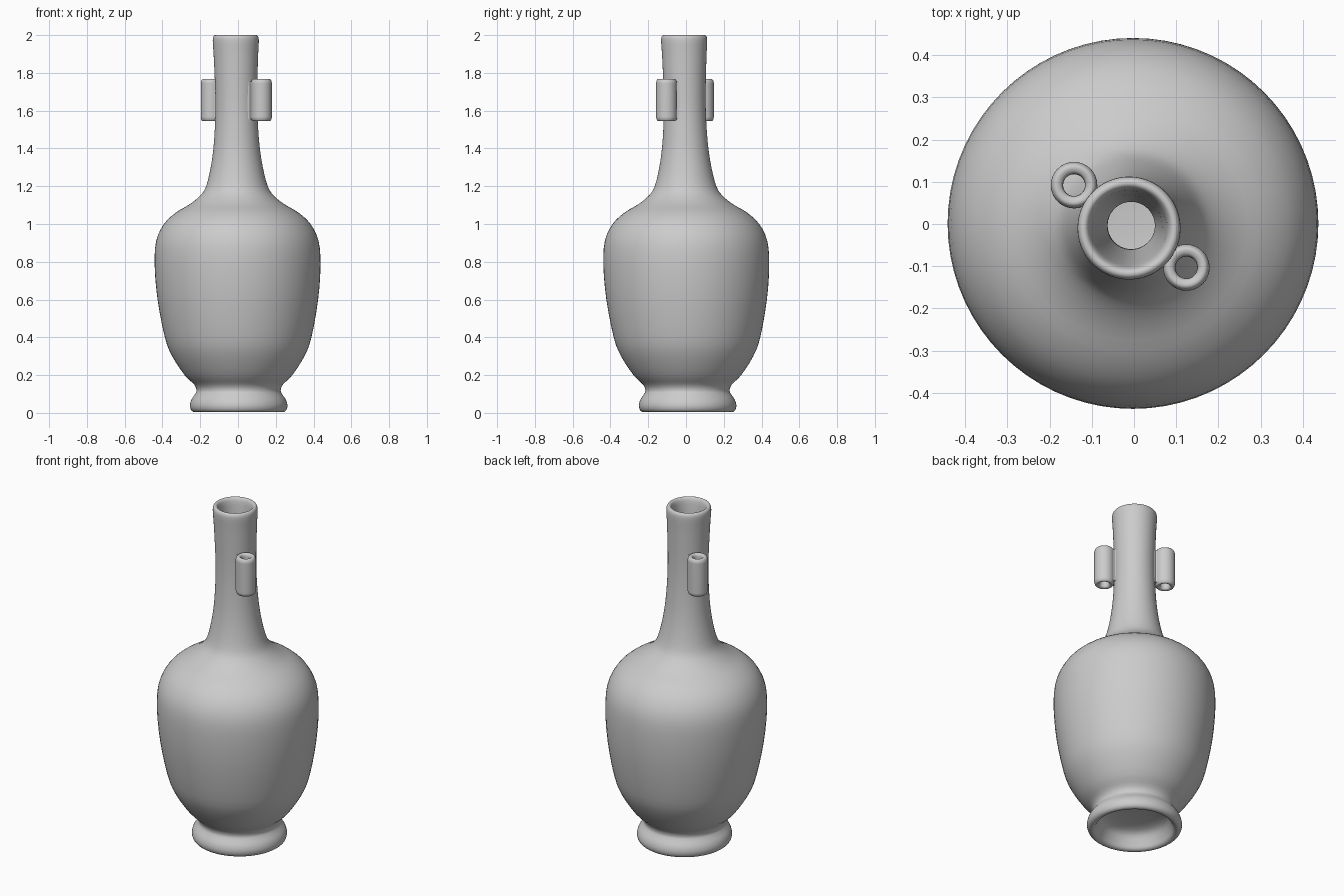
import bpy, bmesh, math
from mathutils import Vector

if "Cube" in bpy.data.objects:
    bpy.data.objects.remove(bpy.data.objects["Cube"])


def smooth_profile(pts, closed, steps=3):
    """Catmull-Rom curve through (radius, height) points."""
    n = len(pts)
    P = [Vector(p) for p in pts]
    get = (lambda i: P[i % n]) if closed else (lambda i: P[max(0, min(n - 1, i))])
    out = []
    for i in range(n if closed else n - 1):
        a, b, c, d = (get(i + k) for k in (-1, 0, 1, 2))
        for s in range(steps):
            t = s / steps
            out.append(0.5 * (2 * b + (c - a) * t + (2 * a - 5 * b + 4 * c - d) * t ** 2
                              + (3 * b - a - 3 * c + d) * t ** 3))
    return out if closed else out + [P[-1]]


def lathe(name, pts, centre, segs=72, closed=False):
    """Revolve a profile; centre(z) gives the axis position at each height."""
    bm = bmesh.new()
    rings = []
    for r, z in smooth_profile(pts, closed):
        cx, cy = centre(z)
        r = max(r, 0)
        rings.append([bm.verts.new((cx + r * math.cos(2 * math.pi * k / segs),
                                    cy + r * math.sin(2 * math.pi * k / segs), z))
                      for k in range(segs)])
    pairs = list(zip(rings, rings[1:])) + ([(rings[-1], rings[0])] if closed else [])
    for a, b in pairs:
        for k in range(segs):
            j = (k + 1) % segs
            bm.faces.new((a[k], a[j], b[j], b[k]))
    bmesh.ops.remove_doubles(bm, verts=bm.verts, dist=1e-5)
    bmesh.ops.recalc_face_normals(bm, faces=bm.faces)
    return finish(name, bm)


def finish(name, bm):
    for f in bm.faces:
        f.smooth = True
    me = bpy.data.meshes.new(name)
    bm.to_mesh(me)
    bm.free()
    ob = bpy.data.objects.new(name, me)
    bpy.context.collection.objects.link(ob)
    return ob


def lean(z):
    # the vase leans slightly towards the back of its handles
    return 0.004 - 0.008 * z, 0.009 - 0.0095 * z


# Vase: foot recess, foot ring, body, neck, lip, then the hollow inside
outer = [(0, .11), (.10, .105), (.17, .085), (.20, .04), (.215, .012), (.235, .004),
         (.252, .015), (.258, .04), (.25, .07), (.23, .10), (.223, .12), (.235, .15),
         (.285, .20), (.35, .30), (.388, .40), (.425, .60), (.439, .78), (.43, .91),
         (.388, 1.0), (.325, 1.06), (.25, 1.105), (.195, 1.15), (.163, 1.2),
         (.138, 1.3), (.123, 1.4), (.115, 1.5), (.111, 1.6), (.111, 1.7), (.114, 1.8),
         (.118, 1.9), (.122, 1.97), (.118, 1.993), (.108, 2.0)]
inner = [(.097, 1.993), (.089, 1.96), (.08, 1.85), (.072, 1.7), (.063, 1.5), (.056, 1.3),
         (.075, 1.2), (.2, 1.07), (.34, .95), (.385, .78), (.36, .5), (.28, .27),
         (.15, .18), (0, .165)]
lathe("vase_body", outer + inner, lean)

# Tube handles: hollow cylinders joined to the neck by a short web
z0, z1 = 1.545, 1.767
tube = [(.027, z0 + .012), (.033, z0 + .002), (.046, z0), (.054, z0 + .014), (.055, z0 + .04),
        (.055, z1 - .04), (.054, z1 - .014), (.046, z1), (.033, z1 - .002), (.027, z1 - .012),
        (.026, z1 - .04), (.026, z0 + .04)]
neck = Vector(lean(1.65))
for side, pos in (("left", (-.142, .092)), ("right", (.124, -.103))):
    c = Vector(pos)
    lathe(side + "_handle_tube", tube, lambda z: c, 32, True)

    # web flares where it meets the neck and the tube
    out = (c - neck).normalized()
    across = Vector((-out.y, out.x))
    plan = [(.085, .058), (.103, .040), (.113, .030), (.122, .032), (.134, .042)]
    outline = plan + [(d, -w) for d, w in reversed(plan)]
    bm = bmesh.new()
    low = []
    for d, w in outline:
        p = neck + out * d + across * w
        low.append(bm.verts.new((p.x, p.y, z0 + .012)))
    face = bm.faces.new(low)
    top = bmesh.ops.extrude_face_region(bm, geom=[face])["geom"]
    bmesh.ops.translate(bm, vec=(0, 0, z1 - z0 - .024),
                        verts=[v for v in top if isinstance(v, bmesh.types.BMVert)])
    bmesh.ops.recalc_face_normals(bm, faces=bm.faces)
    web = finish(side + "_handle_web", bm)
    bpy.ops.object.select_all(action='DESELECT')
    web.select_set(True)
    bpy.context.view_layer.objects.active = web
    bpy.ops.object.shade_smooth_by_angle(angle=math.radians(40))
